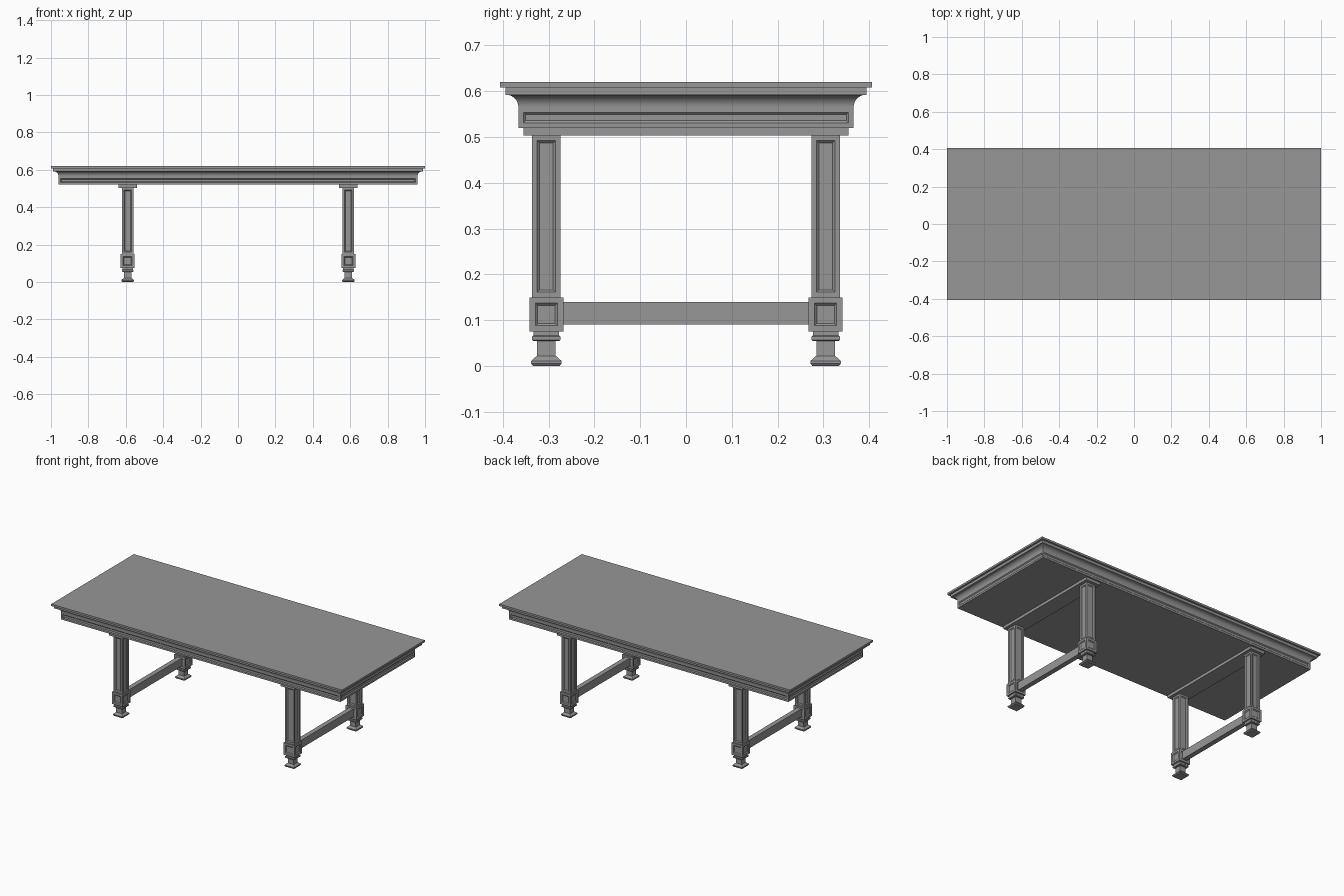
import bpy, bmesh, math

cube = bpy.data.objects.get("Cube")
if cube:
    bpy.data.objects.remove(cube, do_unlink=True)

GREY = (0.31, 0.31, 0.31, 1)
paint = bpy.data.materials.new("Grey paint")
paint.use_nodes = True
paint.diffuse_color = GREY
bsdf = next(n for n in paint.node_tree.nodes if n.type == 'BSDF_PRINCIPLED')
bsdf.inputs["Base Color"].default_value = GREY
bsdf.inputs["Roughness"].default_value = 0.7


def loft(name, sections, centre=(0, 0), panels=(), smooth=()):
    """Stack rectangles (half x, half y, z) from bottom to top.
    panels: {band: frame width} to recess; smooth: bands shaded smooth."""
    bm = bmesh.new()
    rings = [[bm.verts.new((sx * hx, sy * hy, z))
              for sx, sy in ((-1, -1), (1, -1), (1, 1), (-1, 1))]
             for hx, hy, z in sections]
    bm.faces.new(rings[0][::-1])
    bm.faces.new(rings[-1])
    recessed = []
    for band, (low, high) in enumerate(zip(rings, rings[1:])):
        for i in range(4):
            j = (i + 1) % 4
            face = bm.faces.new((low[i], low[j], high[j], high[i]))
            face.smooth = band in smooth
            if band in panels:
                recessed.append((face, panels[band]))
    bm.normal_update()
    # Flat frame first, then a sloped moulding down to the sunken panel
    for face, width in recessed:
        bmesh.ops.inset_individual(bm, faces=[face], thickness=width,
                                   use_even_offset=True)
        bm.normal_update()
        bmesh.ops.inset_individual(bm, faces=[face], thickness=0.005,
                                   depth=-0.005, use_even_offset=True)
    mesh = bpy.data.meshes.new(name)
    bm.to_mesh(mesh)
    bm.free()
    mesh.set_sharp_from_angle(angle=math.radians(30))
    mesh.materials.append(paint)
    obj = bpy.data.objects.new(name, mesh)
    obj.location = (*centre, 0)
    bpy.context.collection.objects.link(obj)
    return obj


def square(*profile):
    return [(r, r, z) for r, z in profile]


# Table top: panelled apron, hollow cove moulding, fillet and slab
HX, HY = 1.0, 0.406
COVE_STEPS = 8
outline = [(0.04, 0.52), (0.04, 0.565)]
for k in range(1, COVE_STEPS + 1):
    t = math.pi / 2 * k / COVE_STEPS
    outline.append((0.04 - 0.026 * (1 - math.cos(t)), 0.565 + 0.027 * math.sin(t)))
outline += [(0.012, 0.592), (0.012, 0.608), (0, 0.608), (0, 0.62)]
loft("table_top", [(HX - d, HY - d, z) for d, z in outline],
     panels={0: 0.011}, smooth=range(1, COVE_STEPS + 1))

# Two trestles, each with a top rail, a stretcher and two legs
LEG_X, LEG_Y = 0.59, 0.305
FOOT = square((0.029, 0), (0.033, 0.005), (0.033, 0.011), (0.021, 0.022),
              (0.02, 0.022), (0.02, 0.054))
COLLAR = square((0.028, 0.054), (0.031, 0.057), (0.031, 0.064),
                (0.028, 0.067), (0.028, 0.075))
BLOCK = square((0.037, 0.075), (0.037, 0.15))
SHAFT = square((0.031, 0.15), (0.031, 0.503))

for side, sx in (("right", -1), ("left", 1)):
    x = sx * LEG_X
    loft(side + "_top_rail", [(0.05, 0.355, 0.503), (0.05, 0.355, 0.52)], (x, 0))
    loft(side + "_stretcher", [(0.015, LEG_Y, 0.09), (0.015, LEG_Y, 0.14)], (x, 0)
         ).scale.y = (LEG_Y - 0.034) / LEG_Y
    for end, sy in (("front", -1), ("back", 1)):
        spot = (x, sy * LEG_Y)
        leg = f"{end}_{side}_leg_"
        loft(leg + "foot", FOOT, spot)
        loft(leg + "collar", COLLAR, spot)
        loft(leg + "block", BLOCK, spot, panels={0: 0.013})
        loft(leg + "shaft", SHAFT, spot, panels={0: 0.011})
